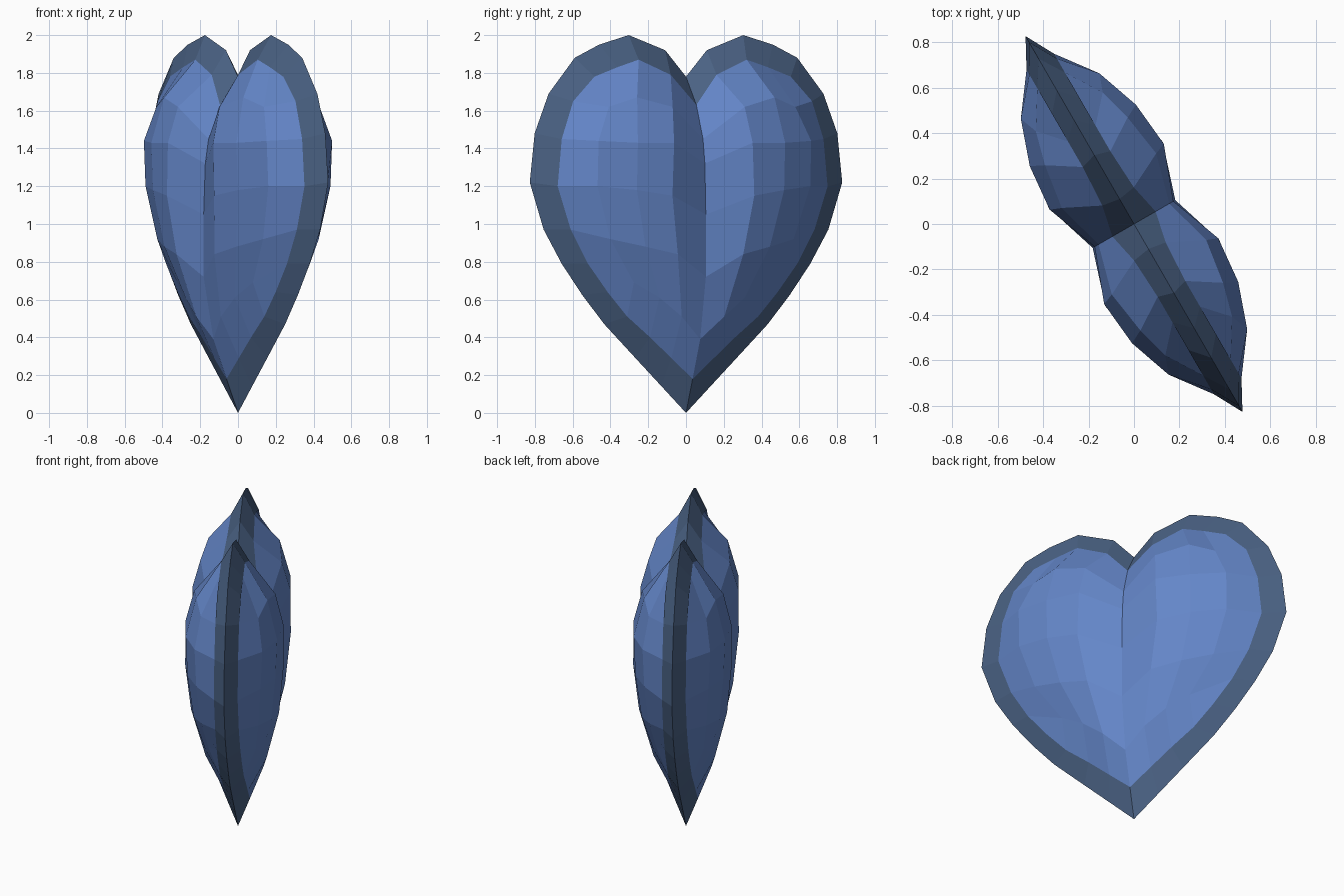
import bpy
import math


def material(name, rgb):
    m = bpy.data.materials.new(name)
    m.diffuse_color = (*rgb, 1)
    return m


# A quarter of the puffed heart: rows from the lobe top to the tip, columns
# from the centre crease to the side, each point (across, up, half thickness)
puff = [
    [(0, 1.63, .11), (.14, 1.79, .08), (.33, 1.87, .07), (.46, 1.83, .07), (.60, 1.78, .07)],
    [(0, 1.45, .18), (.22, 1.62, .24), (.42, 1.67, .21), (.57, 1.62, .17), (.73, 1.65, .07)],
    [(0, 1.32, .20), (.24, 1.43, .29), (.45, 1.43, .27), (.65, 1.44, .20), (.80, 1.45, .07)],
    [(0, 1.05, .21), (.25, 1.15, .29), (.45, 1.18, .26), (.65, 1.20, .19), (.825, 1.2, .07)],
    [(0, 0.72, .21), (.20, 0.84, .26), (.38, 0.88, .23), (.56, 0.92, .17), (.745, .97, .07)],
    [(0, 0.39, .15), (.13, 0.51, .18), (.26, 0.61, .17), (.40, 0.69, .14), (.64, 0.79, .07)],
    [(0, 0.18, .07), (.13, 0.29, .07), (.26, 0.40, .07), (.40, 0.51, .07), (.52, 0.64, .07)],
]

# Outer outline of half the heart, from the cleft round to the bottom tip
outline = [(0, 1.78), (.127, 1.92), (.35, 2.0), (.53, 1.95), (.68, 1.88),
           (.84, 1.69), (.925, 1.48), (.955, 1.22), (.87, .97), (.76, .79),
           (.635, .625), (.5, .47), (.31, .291), (.15, .141), (0, 0)]


def strip_grid(name, rows, mat):
    """Quad grid from rows of (across, up, thickness), mirrored to all sides."""
    n = len(rows[0])
    verts = [(u, t, z) for row in rows for u, z, t in row]
    faces = [(k * n + j, k * n + j + 1, (k + 1) * n + j + 1, (k + 1) * n + j)
             for k in range(len(rows) - 1) for j in range(n - 1)]
    me = bpy.data.meshes.new(name)
    me.from_pydata(verts, [], faces)
    me.materials.append(mat)
    ob = bpy.data.objects.new(name, me)
    bpy.context.collection.objects.link(ob)
    mod = ob.modifiers.new("mirror", 'MIRROR')
    mod.use_axis = (True, True, False)
    mod.merge_threshold = 0.001
    ob.rotation_euler.z = math.radians(120)   # the heart stands turned
    return ob


# Puffed heart body
strip_grid("heart_body", puff, material("blue", (.127, .239, .58)))

# Bevelled rim between the body's edge and the sharp outer outline
inner = puff[0] + [row[-1] for row in puff[1:-1]] + puff[-1][::-1]
outer = [(u, z, 0) for u, z in outline]
strip_grid("heart_rim", [outer, inner], material("slate blue", (.069, .122, .231)))
